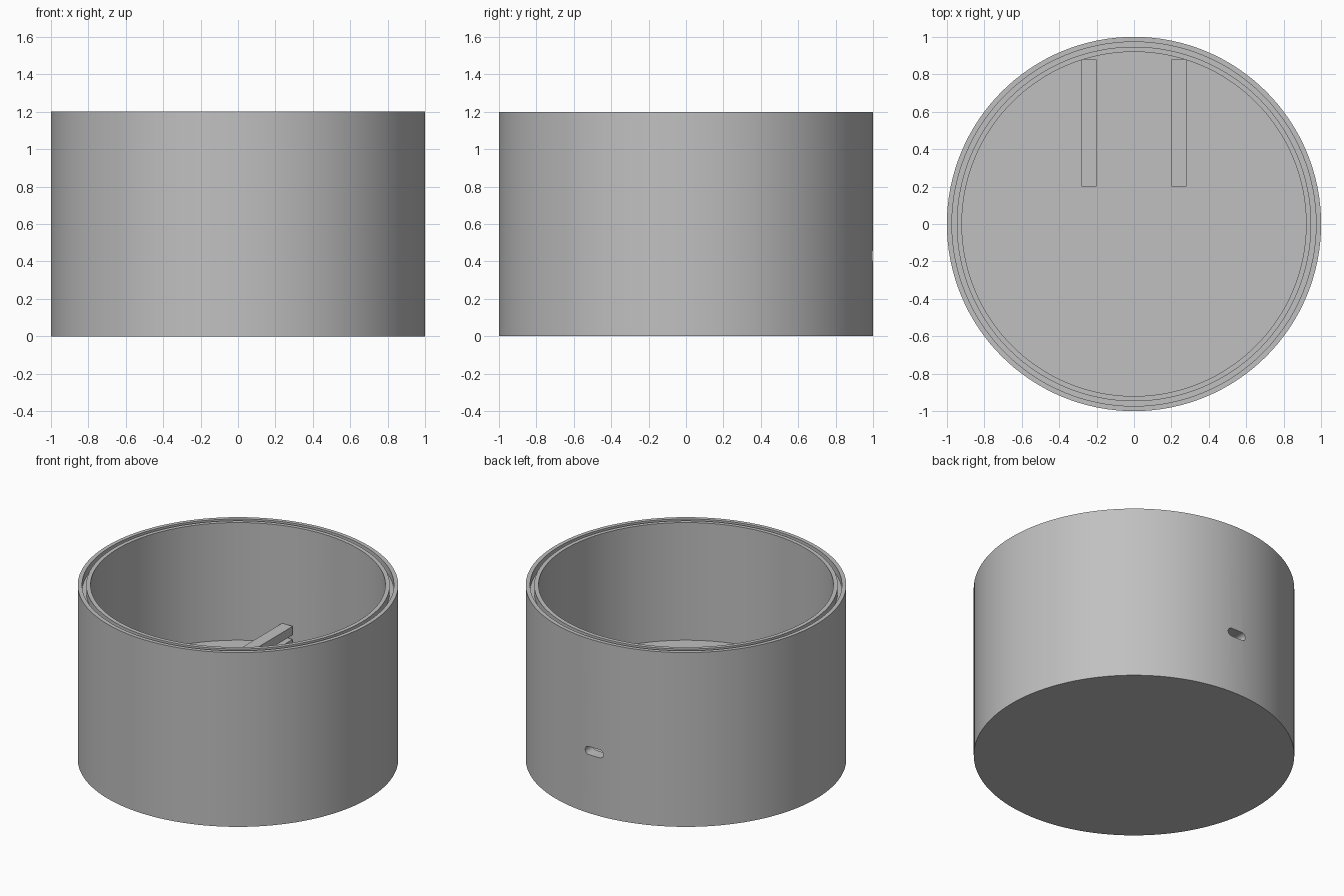
import bpy, bmesh, math
from mathutils import Vector

cube = bpy.data.objects.get("Cube")
if cube:
    bpy.data.objects.remove(cube, do_unlink=True)

grey = bpy.data.materials.new("plain_grey")
grey.use_nodes = True
COLOUR = (0.53, 0.53, 0.53, 1)
grey.diffuse_color = COLOUR
grey.node_tree.nodes["Principled BSDF"].inputs["Base Color"].default_value = COLOUR

FLOOR = 0.39
HEIGHT = 1.2


def add_object(name, bm):
    bmesh.ops.recalc_face_normals(bm, faces=bm.faces)
    mesh = bpy.data.meshes.new(name)
    bm.to_mesh(mesh)
    bm.free()
    mesh.materials.append(grey)
    obj = bpy.data.objects.new(name, mesh)
    bpy.context.collection.objects.link(obj)
    return obj


def lathe(name, profile, steps=128):
    """Revolve an (r, z) profile around the z axis."""
    bm = bmesh.new()
    verts = [bm.verts.new((r, 0, z)) for r, z in profile]
    edges = [bm.edges.new(pair) for pair in zip(verts, verts[1:])]
    bmesh.ops.spin(bm, geom=verts + edges, cent=(0, 0, 0), axis=(0, 0, 1),
                   angle=math.tau, steps=steps)
    bmesh.ops.remove_doubles(bm, verts=bm.verts, dist=0.0001)
    return add_object(name, bm)


def extrude_y(name, outline, y0, y1):
    """Extrude an (x, z) outline from y0 to y1."""
    bm = bmesh.new()
    face = bm.faces.new([bm.verts.new((x, y0, z)) for x, z in outline])
    new = bmesh.ops.extrude_face_region(bm, geom=[face])["geom"]
    bmesh.ops.translate(bm, vec=Vector((0, y1 - y0, 0)),
                        verts=[v for v in new if isinstance(v, bmesh.types.BMVert)])
    return add_object(name, bm)


# Round housing with a thick floor and a groove in the rim
groove_z = HEIGHT - 0.05
housing = lathe("housing", [
    (0, 0), (1, 0), (1, HEIGHT), (0.973, HEIGHT), (0.973, groove_z),
    (0.947, groove_z), (0.947, HEIGHT), (0.92, HEIGHT), (0.92, FLOOR), (0, FLOOR)])

# Rounded port slot through the back wall
radius, half, centre_z = 0.028, 0.042, 0.43
outline = []
for side, start in ((1, -90), (-1, 90)):
    for i in range(9):
        a = math.radians(start + i * 22.5)
        outline.append((side * half + radius * math.cos(a),
                        centre_z + radius * math.sin(a)))
cutter = extrude_y("slot_cutter", outline, 0.85, 1.1)
cutter.hide_render = True
cut = housing.modifiers.new("port_slot", "BOOLEAN")
cut.operation = "DIFFERENCE"
cut.solver = "EXACT"
cut.object = cutter
bpy.context.view_layer.objects.active = housing
housing.select_set(True)
bpy.ops.object.modifier_apply(modifier=cut.name)
bpy.data.objects.remove(cutter, do_unlink=True)
bpy.ops.object.shade_smooth_by_angle(angle=math.radians(30))

# Two slotted rails on the floor, grooves facing each other
for name, side in (("left_rail", 1), ("right_rail", -1)):
    inner, outer, deep = 0.2 * side, 0.28 * side, 0.24 * side
    extrude_y(name, [
        (inner, FLOOR - 0.01), (outer, FLOOR - 0.01), (outer, 0.525), (inner, 0.525),
        (inner, 0.465), (deep, 0.465), (deep, 0.435), (inner, 0.435)], 0.2, 0.88)
